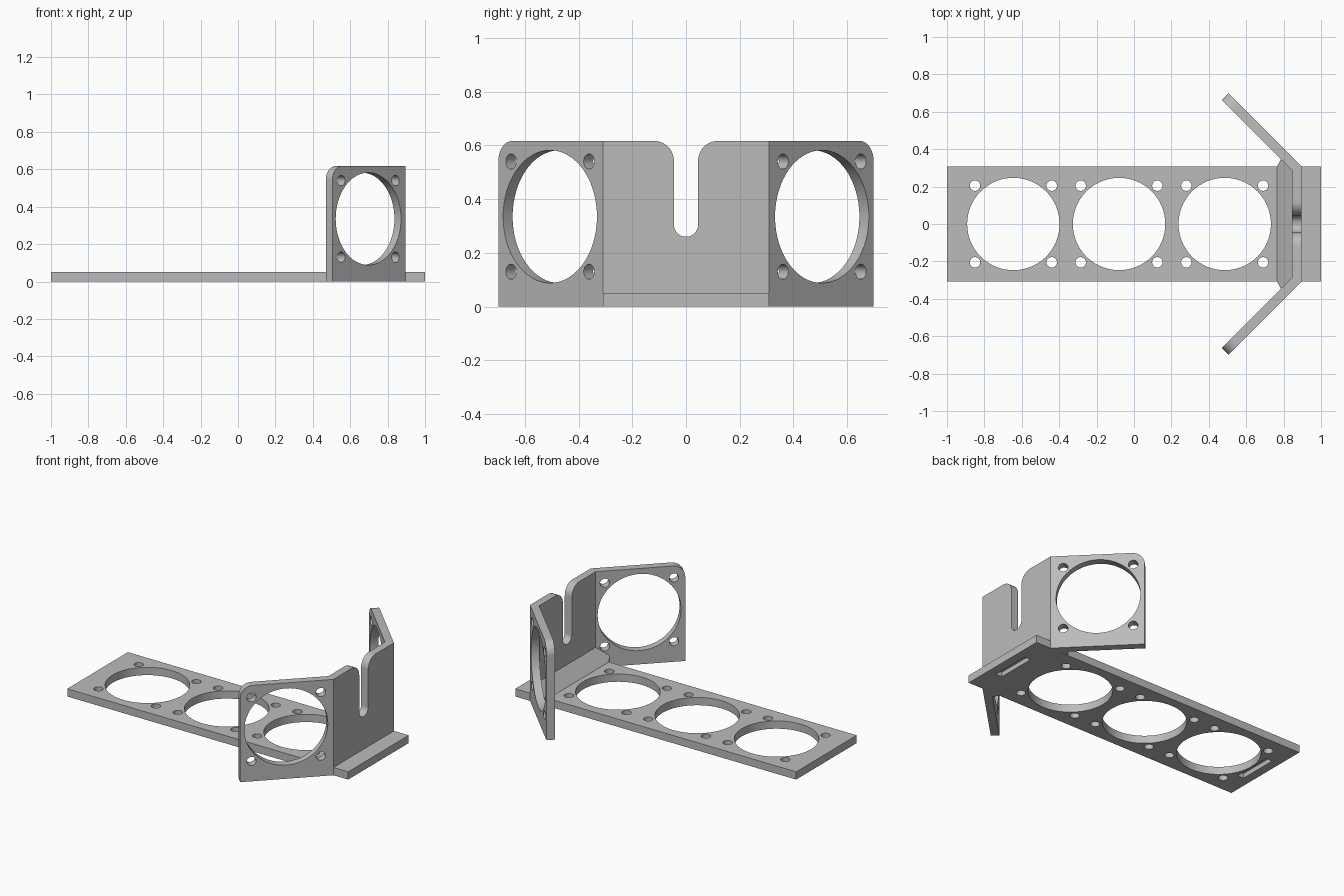
import bpy, bmesh
from math import pi, sin, cos, sqrt, tan
from mathutils import Matrix, Vector

if "Cube" in bpy.data.objects:
    bpy.data.objects.remove(bpy.data.objects["Cube"])

T = 0.05            # plate thickness
HALF = 0.308        # half width of base and rear wall
TOP = 0.617         # height of upright plates
WALL_X = 0.895      # outer face of rear wall
WING = 0.552        # wing length on its outer face
R = 0.075           # corner radius
MITRE = T * tan(pi / 8)

grey = bpy.data.materials.new("plain grey")
grey.use_nodes = True
colour = (0.5, 0.5, 0.5, 1)
grey.diffuse_color = colour
grey.node_tree.nodes["Principled BSDF"].inputs["Base Color"].default_value = colour


def arc(cx, cy, r, start, end, n=12):
    """Points on an arc, angles in quarter turns."""
    angles = [(start + (end - start) * i / n) * pi / 2 for i in range(n + 1)]
    return [(cx + r * cos(a), cy + r * sin(a)) for a in angles]


def prism(bm, outline, low, high):
    face = bm.faces.new([bm.verts.new((x, y, low)) for x, y in outline])
    side = bmesh.ops.extrude_face_region(bm, geom=[face])["geom"]
    for v in side:
        if isinstance(v, bmesh.types.BMVert):
            v.co.z = high
    bmesh.ops.recalc_face_normals(bm, faces=bm.faces)


def make(name, bm):
    mesh = bpy.data.meshes.new(name)
    bm.to_mesh(mesh)
    bm.free()
    mesh.materials.append(grey)
    obj = bpy.data.objects.new(name, mesh)
    bpy.context.collection.objects.link(obj)
    return obj


def apply(obj, kind, **settings):
    mod = obj.modifiers.new(kind.lower(), kind)
    for key, value in settings.items():
        setattr(mod, key, value)
    bpy.ops.object.select_all(action="DESELECT")
    obj.select_set(True)
    bpy.context.view_layer.objects.active = obj
    bpy.ops.object.modifier_apply(modifier=mod.name)


def cut(obj, outlines, low, high):
    bm = bmesh.new()
    for outline in outlines:
        prism(bm, outline, low, high)
    cutter = make("cutter", bm)
    cutter.hide_render = True
    apply(obj, "BOOLEAN", operation="DIFFERENCE", solver="EXACT", object=cutter)
    bpy.data.objects.remove(cutter)


def fan_holes(cx, cy):
    """One large opening with four screw holes around it."""
    holes = [arc(cx, cy, 0.247, 0, 4, 64)[:-1]]
    for sx in (-1, 1):
        for sy in (-1, 1):
            holes.append(arc(cx + sx * 0.205, cy + sy * 0.205, 0.028, 0, 4, 24)[:-1])
    return holes


def rect(cx, cy, w, h):
    return [(cx - w / 2, cy - h / 2), (cx + w / 2, cy - h / 2),
            (cx + w / 2, cy + h / 2), (cx - w / 2, cy + h / 2)]


def smooth(obj):
    bpy.ops.object.select_all(action="DESELECT")
    obj.select_set(True)
    bpy.context.view_layer.objects.active = obj
    bpy.ops.object.shade_smooth_by_angle(angle=pi / 6)


# Base plate with three openings and a blind slot under each end
bm = bmesh.new()
prism(bm, rect(0, 0, 2, 2 * HALF), 0, T)
base = make("base_plate", bm)
cut(base, [h for x in (-0.645, -0.08, 0.485) for h in fan_holes(x, 0)], -0.1, 0.2)
cut(base, [rect(x, 0, 0.045, 0.26) for x in (-0.92, 0.92)], -0.1, 0.03)

# Rear wall with a rounded notch, ends mitred to meet the wings
S = 0.045
outline = [(-HALF, 0), (HALF, 0), (HALF, TOP)]
outline += arc(S + R, TOP - R, R, 1, 2)
outline += arc(0, 0.26 + S, S, 0, -2, 20)
outline += arc(-S - R, TOP - R, R, 0, 1)
outline += [(-HALF, TOP)]
bm = bmesh.new()
prism(bm, outline, -T, 0)
for v in bm.verts:
    if v.co.z < -T / 2 and abs(v.co.x) > HALF - 0.01:
        v.co.x *= (HALF - MITRE) / HALF
bm.transform(Matrix(((0, 0, 1, WALL_X), (1, 0, 0, 0), (0, 1, 0, 0), (0, 0, 0, 1))))
wall = make("rear_wall", bm)

# Angled wings with fan openings, mirrored across the centre
outline = [(0, 0), (WING, 0)] + arc(WING - R, TOP - R, R, 0, 1) + [(0, TOP)]
bm = bmesh.new()
prism(bm, outline, -T, 0)
for v in bm.verts:
    if v.co.z < -T / 2 and v.co.x < 0.01:
        v.co.x = MITRE
wings = make("angled_wings", bm)
cut(wings, fan_holes(0.28, 0.335), -0.2, 0.2)
k = sqrt(0.5)
wings.data.transform(Matrix(((-k, 0, k, WALL_X), (k, 0, k, HALF), (0, 1, 0, 0), (0, 0, 0, 1))))
apply(wings, "MIRROR", use_axis=(False, True, False))

# Sloped brace along the foot of the wall, running into both wings
INNER = WALL_X - T
bm = bmesh.new()
half_plan = [(INNER - 0.08, HALF), (INNER - 0.06, 0.345), (INNER + 0.01, HALF - MITRE)]
low = half_plan + [(x, -y) for x, y in reversed(half_plan)]
points = [Vector((x, y, z)) for x, y in low for z in (0.001, T + max(0, x - INNER + 0.08))]
points += [Vector((INNER, s * (HALF - MITRE), T + 0.08)) for s in (-1, 1)]
bmesh.ops.convex_hull(bm, input=[bm.verts.new(p) for p in points])
bmesh.ops.dissolve_limit(bm, angle_limit=0.01, verts=bm.verts, edges=bm.edges)
bmesh.ops.recalc_face_normals(bm, faces=bm.faces)
brace = make("foot_brace", bm)

for part in (base, wall, wings, brace):
    smooth(part)
